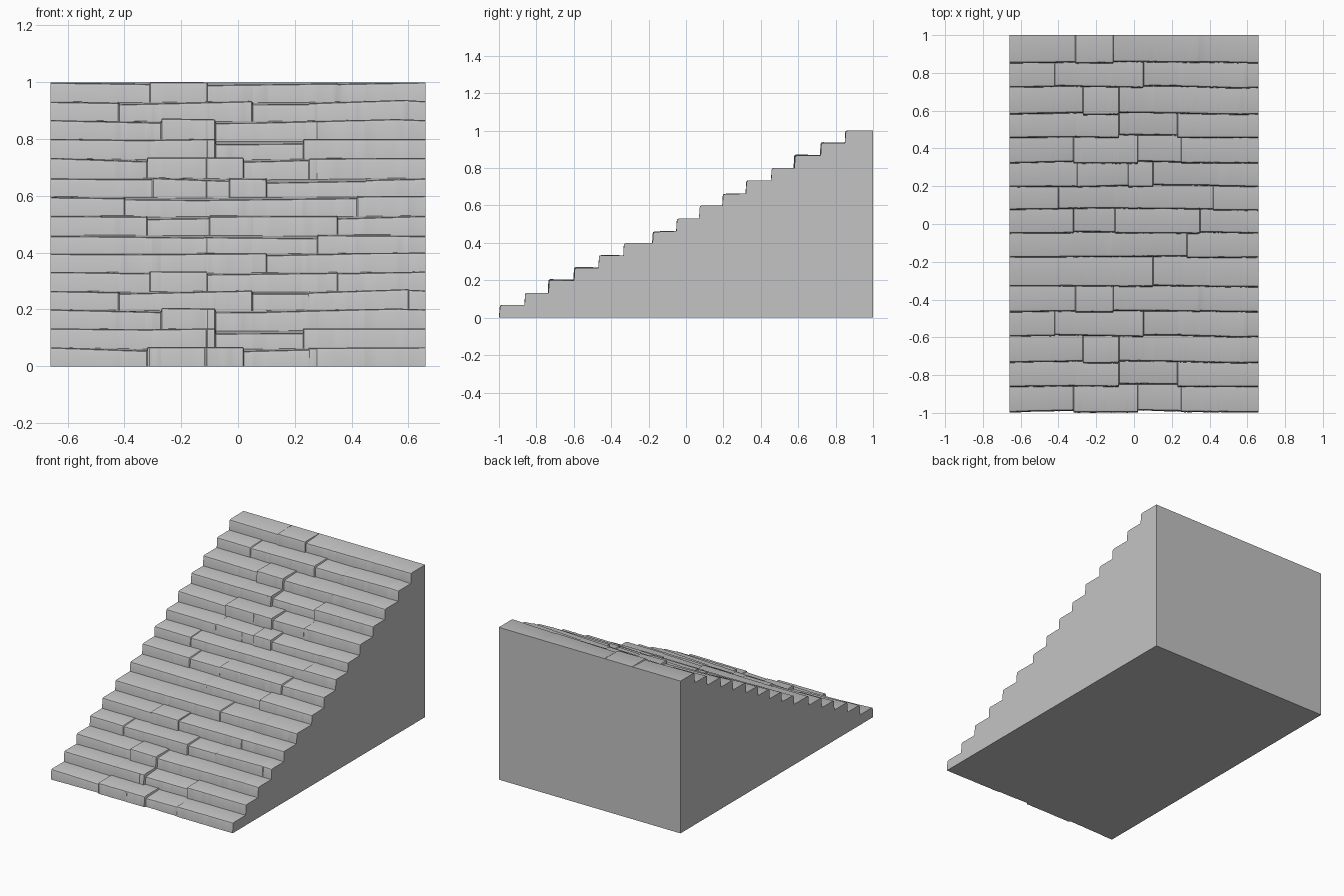
import bpy
import bmesh
import random

random.seed(4)
cube = bpy.data.objects.get("Cube")
if cube:
    bpy.data.objects.remove(cube, do_unlink=True)

HALF_WIDTH = 0.66
STEPS = 15
RISE = 1 / STEPS
MILLI = 0.001

# Front line of every step
fronts = [-.998, -.863, -.735, -.598, -.468, -.335, -.185, -.055,
          .07, .19, .32, .455, .58, .72, .85]

# Stones of each course: left joint (hundredths), height offset at left and right (thousandths)
courses = [
    [(-66, 0, -12), (-32, 1, 1), (2, -13, -7), (25, -2, 0)],
    [(-66, 0, -4), (-30, -3, 0), (-8, -18, -16), (23, 0, 0)],
    [(-66, 0, -9), (-27, 6, 3), (-8, -10, -9), (10, -8, 4), (57, 3, 0)],
    [(-66, -2, -6), (-42, -11, 0), (5, -11, -10), (25, -7, 5), (60, 3, 0)],
    [(-66, -1, -6), (-31, 1, 0), (-11, -10, -4), (35, -6, 0)],
    [(-66, -4, -5), (-40, -6, -2), (10, -9, -3), (40, -1, 0)],
    [(-66, -8, -10), (-40, -10, -14), (-12, -12, -16), (28, -5, -8)],
    [(-66, -4, -7), (-32, -15, -12), (-10, -6, -4), (35, -13, -4)],
    [(-66, -5, -8), (-40, -12, -15), (-10, -14, -8), (42, -2, 0)],
    [(-66, -6, -8), (-30, -4, -14), (-3, -6, -7), (10, -20, -14), (45, -11, -6)],
]


def stone_offset(course, x):
    """Height offset of the stone that covers x in this course."""
    ends = [stone[0] / 100 for stone in course[1:]] + [HALF_WIDTH]
    for (start, left, right), end in zip(course, ends):
        if x <= end:
            start = start / 100
            t = max(0, (x - start) / (end - start))
            return (left + (right - left) * t) * MILLI
    return 0


def stations():
    """Cross-section positions: a regular spacing plus both sides of each joint."""
    count = 24
    xs = {round(-HALF_WIDTH + 2 * HALF_WIDTH * i / count, 3) for i in range(count + 1)}
    for course in courses:
        for stone in course[1:]:
            joint = stone[0] / 100
            xs.update((round(joint - .002, 3), round(joint + .002, 3)))
    return sorted(xs)


def section(x):
    """Stepped outline at x, from the front foot up to the back and down."""
    points = []
    floor = 0
    inner = abs(x) < HALF_WIDTH - MILLI
    for step, front in enumerate(fronts):
        dz = stone_offset(courses[step % len(courses)], x)
        wobble = random.uniform(-MILLI, MILLI) if inner else 0
        y = front - dz * .8 + wobble
        top = (step + 1) * RISE + dz
        # Leaning riser, worn nose, then tread
        points += [(y, floor), (y + .003, top - .012),
                   (y + .006, top - .003), (y + .014, top)]
        floor = (step + 1) * RISE + dz * .5
    points += [(1, 1), (1, 0)]
    return points


# One neutral stone colour
stone_mat = bpy.data.materials.new("grey_stone")
stone_mat.use_nodes = True
color = (.55, .55, .55, 1)
stone_mat.diffuse_color = color
bsdf = next(n for n in stone_mat.node_tree.nodes if n.type == 'BSDF_PRINCIPLED')
bsdf.inputs["Base Color"].default_value = color
bsdf.inputs["Roughness"].default_value = .8

# Loft the sections into one closed staircase
bm = bmesh.new()
rings = [[bm.verts.new((x, y, z)) for y, z in section(x)] for x in stations()]
for left, right in zip(rings, rings[1:]):
    size = len(left)
    for i in range(size):
        j = (i + 1) % size
        bm.faces.new((left[i], right[i], right[j], left[j]))

# Flat side walls
bm.faces.new(rings[0])
bm.faces.new(rings[-1][::-1])
bmesh.ops.recalc_face_normals(bm, faces=bm.faces[:])

mesh = bpy.data.meshes.new("stone_staircase")
bm.to_mesh(mesh)
bm.free()
mesh.materials.append(stone_mat)
stairs = bpy.data.objects.new("stone_staircase", mesh)
bpy.context.collection.objects.link(stairs)

# Soft worn noses with crisp corners
bpy.ops.object.select_all(action='DESELECT')
stairs.select_set(True)
bpy.context.view_layer.objects.active = stairs
bpy.ops.object.shade_smooth_by_angle(angle=.6)
